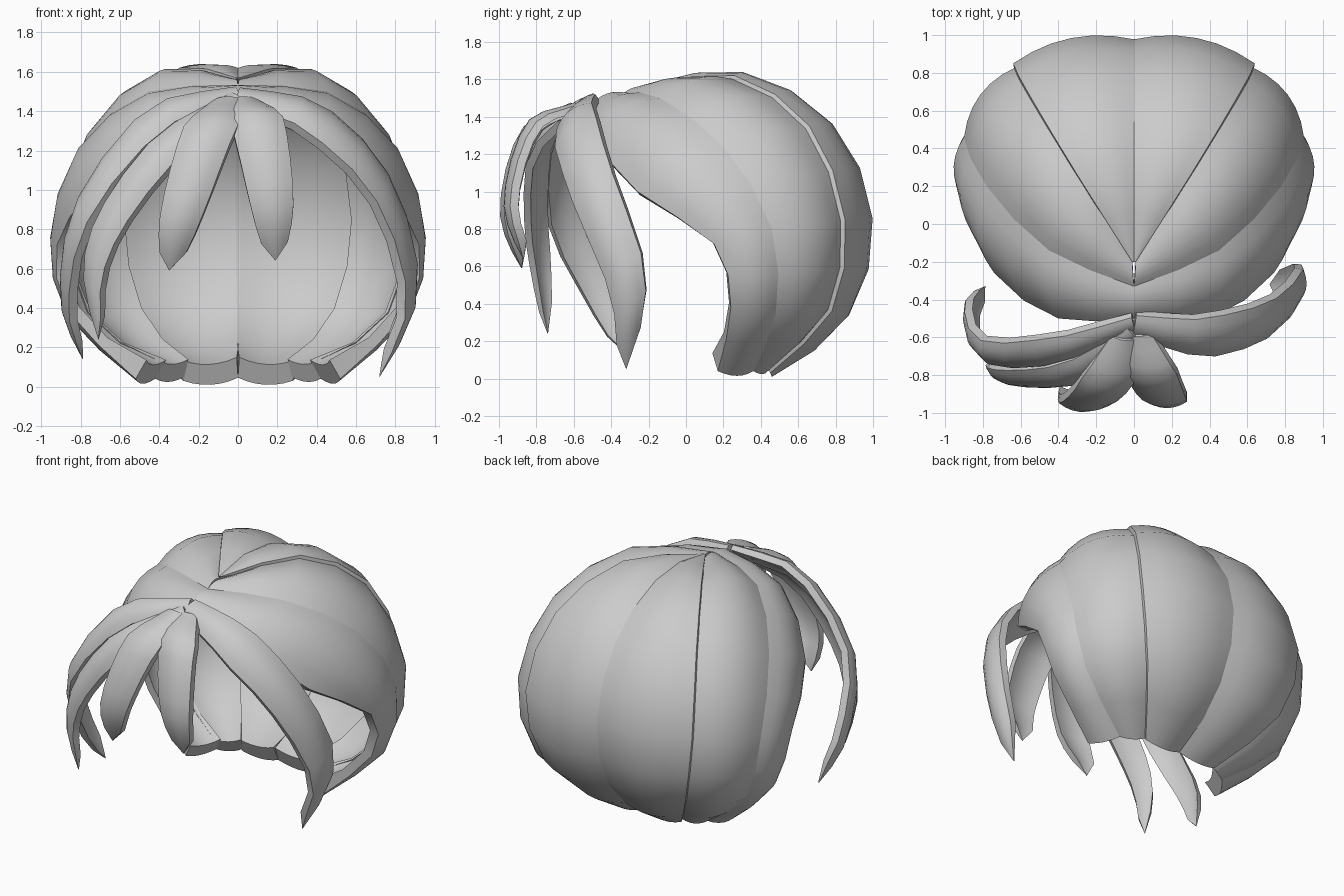
import bpy, bmesh, math
from mathutils import Vector

if "Cube" in bpy.data.objects:
    bpy.data.objects.remove(bpy.data.objects["Cube"])

CENTRE = Vector((0, 0.1, 0.8))
SEG = 6        # divisions across a lock
STATIONS = 11  # rings along a lock

mat = bpy.data.materials.new("light_grey")
mat.diffuse_color = (0.6, 0.6, 0.6, 1)
mat.use_nodes = True
mat.node_tree.nodes["Principled BSDF"].inputs["Base Color"].default_value = mat.diffuse_color


def smooth_line(points):
    """Resample a few points to evenly spaced stations on a smooth curve."""
    p = [Vector(q) for q in points]
    p = [2 * p[0] - p[1]] + p + [2 * p[-1] - p[-2]]
    line = []
    for k in range(STATIONS):
        f = k / (STATIONS - 1) * (len(points) - 1)
        i = min(int(f), len(points) - 2)
        t = f - i
        a, b, c, d = p[i:i + 4]
        line.append(0.5 * (2 * b + (c - a) * t + (2 * a - 5 * b + 4 * c - d) * t ** 2
                           + (3 * b - a - 3 * c + d) * t ** 3))
    return line


def lock(name, left, right, bulge, thick, hollow, end_thick=1.0):
    """Closed, curved strip between two edge lines, bulging away from the head centre."""
    bm = bmesh.new()
    rings = []
    for k, (l, r) in enumerate(zip(left, right)):
        across = r - l
        w = across.length
        out = (l + r) / 2 - CENTRE
        if w > 1e-4:
            out -= across * (out.dot(across) / across.length_squared)
        out.normalize()
        t = min(thick, 0.3 * w + 0.004)
        if k == STATIONS - 1:
            t *= end_thick
        outer, inner = [], []
        for i in range(SEG + 1):
            u = i / SEG
            arch = 4 * u * (1 - u) * bulge * w
            base = l + across * u
            outer.append(bm.verts.new(base + out * arch))
            inner.append(bm.verts.new(base + out * (arch * hollow - t)))
        rings.append(outer + inner[::-1])
    n = len(rings[0])
    for a, b in zip(rings, rings[1:]):
        for i in range(n):
            j = (i + 1) % n
            bm.faces.new((a[i], a[j], b[j], b[i]))
    # end caps
    for ring in (rings[0], rings[-1]):
        for i in range(SEG):
            bm.faces.new((ring[i], ring[i + 1], ring[n - 2 - i], ring[n - 1 - i]))
    bmesh.ops.remove_doubles(bm, verts=bm.verts, dist=0.0005)
    bmesh.ops.recalc_face_normals(bm, faces=bm.faces)
    me = bpy.data.meshes.new(name)
    bm.to_mesh(me)
    bm.free()
    me.materials.append(mat)
    ob = bpy.data.objects.new(name, me)
    bpy.context.collection.objects.link(ob)
    bpy.ops.object.select_all(action='DESELECT')
    ob.select_set(True)
    bpy.context.view_layer.objects.active = ob
    bpy.ops.object.shade_smooth_by_angle(angle=math.radians(40))


def fringe_lock(name, path, width, taper=2.5):
    """Tapered lock along a path, spread along one width direction."""
    mid, width = smooth_line(path), Vector(width)
    left, right = [], []
    for k, p in enumerate(mid):
        t = k / (STATIONS - 1)
        half = width * 0.5 * min(1, 0.5 + 1.7 * t) * math.sqrt(1 - t ** taper)
        left.append(p - half)
        right.append(p + half)
    lock(name, left, right, 0.16, 0.045, 0.6)


# Seam lines of the cap, crown to nape; the centre one is an arc
centre_seam = []
for k in range(STATIONS):
    a = math.radians(110 - 177 * k / (STATIONS - 1))
    centre_seam.append(Vector((0, 0.1 + 0.88 * math.cos(a), 0.8 + 0.82 * math.sin(a))))
back_seam = smooth_line([(0.01, -0.2, 1.57), (0.3, 0.26, 1.62), (0.54, 0.66, 1.35),
                         (0.64, 0.85, 0.85), (0.54, 0.78, 0.36), (0.28, 0.45, 0.03)])
side_seam = smooth_line([(0, -0.33, 1.53), (0.45, -0.14, 1.5), (0.78, 0.2, 1.24),
                         (0.9, 0.46, 0.8), (0.8, 0.48, 0.35), (0.42, 0.36, 0.04)])
front_edge = smooth_line([(0, -0.5, 1.47), (0.4, -0.5, 1.3), (0.74, -0.26, 1.0),
                          (0.92, 0.15, 0.72), (0.86, 0.24, 0.38), (0.52, 0.17, 0.04)])

# Three cap sections on each side; the back one overlaps the middle one a little
under_seam = [CENTRE + (p - CENTRE) * 0.975 for p in back_seam]
sections = (("back", centre_seam, back_seam, 0.11), ("middle", under_seam, side_seam, 0.14),
            ("front", side_seam, front_edge, 0.14))
for side, s in (("right", 1), ("left", -1)):
    for part, a, b, bulge in sections:
        a, b = ([Vector((p.x * s, p.y, p.z)) for p in line] for line in (a, b))
        lock(f"{part}_section_{side}", a, b, bulge, 0.06, 1.0, 1.9)

# Fringe locks, parting to tip
fringe_lock("long_lock_right", [(0, -0.54, 1.48), (0.38, -0.6, 1.37), (0.73, -0.5, 1.02),
                                (0.88, -0.31, 0.5), (0.72, -0.32, 0.05)], (0.05, 0.22, 0.16), 4)
fringe_lock("long_lock_left", [(0, -0.53, 1.49), (-0.42, -0.67, 1.36), (-0.79, -0.68, 0.9),
                               (-0.88, -0.48, 0.45), (-0.79, -0.33, 0.14)], (-0.05, 0.14, 0.14))
fringe_lock("inner_lock_left", [(0, -0.58, 1.47), (-0.33, -0.79, 1.25), (-0.62, -0.82, 0.89),
                                (-0.74, -0.79, 0.58), (-0.71, -0.74, 0.24)], (-0.13, 0.1, 0.1))
fringe_lock("short_lock_right", [(0.02, -0.58, 1.46), (0.1, -0.82, 1.34),
                                 (0.17, -0.94, 0.95), (0.19, -0.87, 0.64)], (0.28, 0, 0.02))
fringe_lock("short_lock_left", [(-0.05, -0.6, 1.46), (-0.15, -0.85, 1.3),
                                (-0.28, -0.96, 0.9), (-0.35, -0.88, 0.59)], (0.28, -0.03, 0))
